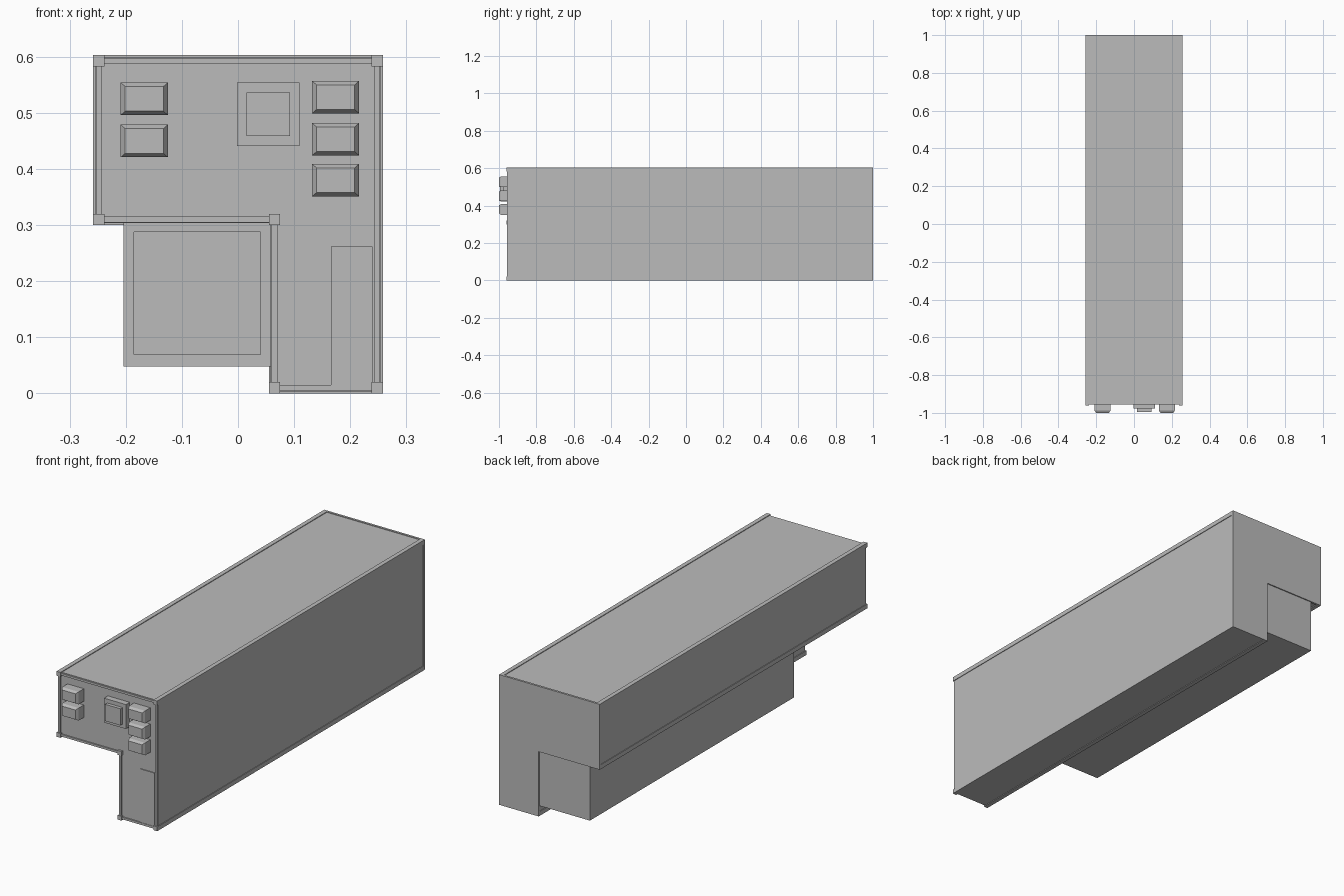
import bpy, bmesh

cube = bpy.data.objects.get("Cube")
if cube:
    bpy.data.objects.remove(cube, do_unlink=True)

gray = bpy.data.materials.new("plain gray")
gray.use_nodes = True
gray.diffuse_color = (0.5, 0.5, 0.5, 1)
gray.node_tree.nodes["Principled BSDF"].inputs["Base Color"].default_value = (0.5, 0.5, 0.5, 1)


def finish(name, bm):
    bmesh.ops.recalc_face_normals(bm, faces=bm.faces)
    mesh = bpy.data.meshes.new(name)
    bm.to_mesh(mesh)
    bm.free()
    mesh.materials.append(gray)
    obj = bpy.data.objects.new(name, mesh)
    bpy.context.collection.objects.link(obj)
    return obj


def prism(name, outline, y0, y1):
    """Extrude an x-z outline from y0 to y1."""
    bm = bmesh.new()
    face = bm.faces.new([bm.verts.new((x, y0, z)) for x, z in outline])
    new = bmesh.ops.extrude_face_region(bm, geom=[face])["geom"]
    moved = [v for v in new if isinstance(v, bmesh.types.BMVert)]
    bmesh.ops.translate(bm, verts=moved, vec=(0, y1 - y0, 0))
    return finish(name, bm)


def rect(x0, x1, z0, z1):
    return [(x0, z0), (x1, z0), (x1, z1), (x0, z1)]


def box(name, x0, x1, z0, z1, y0, y1):
    return prism(name, rect(x0, x1, z0, z1), y0, y1)


def loft(name, rings):
    """Join rectangles (x0, x1, z0, z1, y) listed from back to front."""
    bm = bmesh.new()
    loops = [[bm.verts.new((x, r[4], z)) for x, z in rect(*r[:4])] for r in rings]
    bm.faces.new(loops[0])
    bm.faces.new(loops[-1])
    for a, b in zip(loops, loops[1:]):
        for i in range(4):
            j = (i + 1) % 4
            bm.faces.new((a[i], a[j], b[j], b[i]))
    return finish(name, bm)


def stepped(x0, x1, xn, z0, zn, z1):
    """Outline of the wide upper part with a leg on the left."""
    return [(x0, z1), (x0, zn), (xn, zn), (xn, z0), (x1, z0), (x1, z1)]


FRONT, WALL, RIM = -0.96, -0.95, -0.956

# Main body and flush back plate
prism("body", stepped(-0.255, 0.255, 0.058, 0.003, 0.304, 0.6), WALL, 0.99)
prism("back_plate", stepped(-0.258, 0.258, 0.055, 0, 0.3, 0.603), 0.99, 1)

# Corner rails along the full length
corners = [(-0.248, 0.593), (-0.248, 0.31), (0.065, 0.31),
           (0.065, 0.01), (0.248, 0.01), (0.248, 0.593)]
for i, (x, z) in enumerate(corners):
    box(f"corner_rail_{i + 1}", x - 0.01, x + 0.01, z - 0.01, z + 0.01, FRONT, 0.99)

# Narrow rim bars joining the front corners
for i, (xa, za) in enumerate(corners):
    xb, zb = corners[(i + 1) % len(corners)]
    box(f"front_rim_{i + 1}", min(xa, xb) - 0.005, max(xa, xb) + 0.005,
        min(za, zb) - 0.005, max(za, zb) + 0.005, RIM, WALL + 0.01)

# Lower block with a recessed front panel
loft("lower_block", [(-0.204, 0.062, 0.048, 0.308, 0.995),
                     (-0.204, 0.062, 0.048, 0.308, -0.5),
                     (-0.185, 0.04, 0.069, 0.288, -0.5),
                     (-0.185, 0.04, 0.069, 0.288, -0.49)])

# Tall door panel on the leg
box("front_door", 0.166, 0.24, 0.015, 0.262, -0.954, WALL + 0.005)


# Chamfered small boxes on the front
def front_box(name, x, z):
    w, h = 0.042, 0.029
    full = (x - w, x + w, z - h, z + h)
    tip = (x - w + 0.008, x + w - 0.008, z - h + 0.007, z + h - 0.007)
    loft(name, [(*full, WALL + 0.005), (*full, -0.988), (*tip, -1)])


for i, z in enumerate((0.525, 0.45)):
    front_box(f"right_front_box_{i + 1}", -0.167, z)
for i, z in enumerate((0.528, 0.453, 0.38)):
    front_box(f"left_front_box_{i + 1}", 0.174, z)

# Large square box with a raised centre
box("large_box_base", -0.002, 0.11, 0.441, 0.554, -0.978, WALL + 0.005)
box("large_box_centre", 0.015, 0.093, 0.459, 0.536, -0.994, -0.97)
